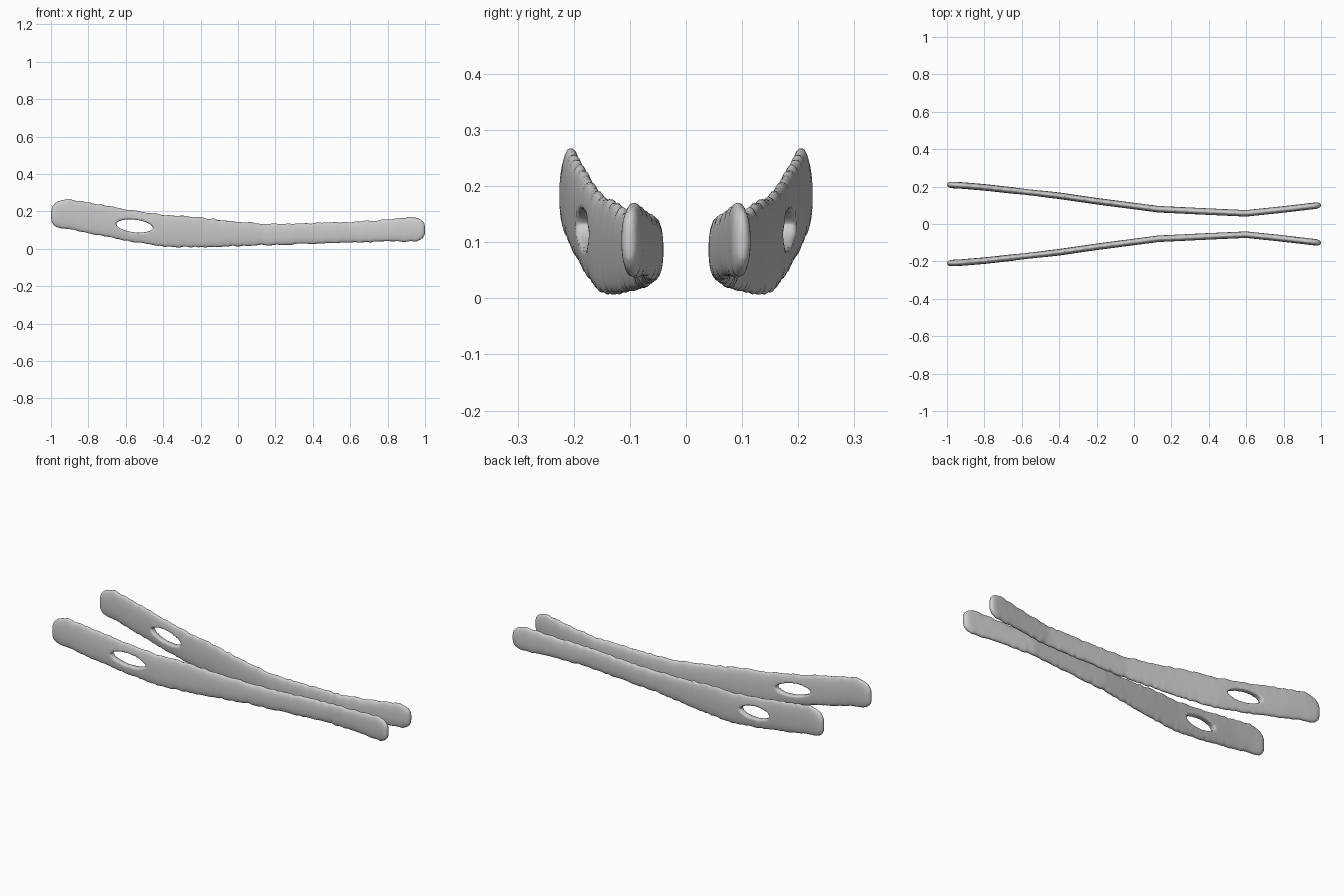
import bpy, bmesh, math, random

if "Cube" in bpy.data.objects:
    bpy.data.objects.remove(bpy.data.objects["Cube"])

random.seed(4)

# Stations along one temple arm: x, side offset y, bottom z, top z
STATIONS = [
    (-1.00, .210, .105, .255), (-0.92, .206, .108, .268), (-0.80, .196, .080, .250),
    (-0.60, .174, .042, .214), (-0.40, .151, .010, .184), (-0.20, .122, .006, .168),
    (0.00, .096, .014, .148), (0.13, .079, .018, .134), (0.40, .066, .025, .137),
    (0.60, .057, .031, .145), (0.80, .078, .037, .158), (0.92, .092, .037, .172),
    (1.00, .101, .037, .168),
]
HALF_THICK = 0.0175
SIDES = 24


def sample(x):
    for a, b in zip(STATIONS, STATIONS[1:]):
        if x <= b[0]:
            t = (x - a[0]) / (b[0] - a[0])
            return [a[i] + (b[i] - a[i]) * t for i in (1, 2, 3)]
    return list(STATIONS[-1][1:])


def end_round(d, radius):
    k = min(d / radius, 1.0)
    return math.sqrt(max(1 - (1 - k) ** 2, 0.01))


def spow(v, p):
    return math.copysign(abs(v) ** p, v)


def loft(name, rings):
    bm = bmesh.new()
    loops = [[bm.verts.new(p) for p in r] for r in rings]
    for a, b in zip(loops, loops[1:]):
        n = len(a)
        for i in range(n):
            bm.faces.new((a[i], a[(i + 1) % n], b[(i + 1) % n], b[i]))
    bm.faces.new(loops[0])
    bm.faces.new(loops[-1])
    bmesh.ops.recalc_face_normals(bm, faces=bm.faces)
    mesh = bpy.data.meshes.new(name)
    bm.to_mesh(mesh)
    bm.free()
    ob = bpy.data.objects.new(name, mesh)
    bpy.context.collection.objects.link(ob)
    return ob


# Arm body: flattened rounded section, slightly rough upper and lower edges
xs = [-1, -.997, -.99, -.98, -.97] + [-.95 + .02 * i for i in range(96)] + [.97, .98, .99, .997, 1]
rings = []
for x in xs:
    y, lo, hi = sample(x)
    rough = 0.004 if abs(x) < .96 else 0
    lo += random.uniform(-rough, rough) * .8
    hi += random.uniform(-rough, rough)
    d = 1 - abs(x)
    mid, half = (lo + hi) / 2, (hi - lo) / 2 * (.3 + .7 * end_round(d, .065))
    thick = HALF_THICK * (.2 + .8 * end_round(d, .03))
    ring = []
    for i in range(SIDES):
        a = math.tau * i / SIDES
        ring.append((x, y + thick * spow(math.cos(a), .8), mid + half * spow(math.sin(a), .9)))
    rings.append(ring)
arm = loft("temple_arms", rings)

# Slot cutter: tilted pointed oval running through the arm
slot = []
for y in (0.0, 0.4):
    ring = []
    for i in range(32):
        a = math.tau * i / 32
        u, w = .099 * math.cos(a), .034 * spow(math.sin(a), 1.1)
        ring.append((-.553 + u, y, .122 + w - .1 * u))
    slot.append(ring)
cutter = loft("slot_cutter", slot)
cutter.hide_render = True
cutter.hide_viewport = True

# Cut the slot, soften all edges and mirror to the other side
cut = arm.modifiers.new("slot", "BOOLEAN")
cut.object = cutter
cut.solver = "EXACT"
remesh = arm.modifiers.new("remesh", "REMESH")
remesh.mode = "VOXEL"
remesh.voxel_size = 0.007
remesh.use_smooth_shade = True
soft = arm.modifiers.new("soften", "SMOOTH")
soft.factor = 0.4
soft.iterations = 2
mirror = arm.modifiers.new("other_side", "MIRROR")
mirror.use_axis = (False, True, False)
mirror.use_mirror_merge = False
